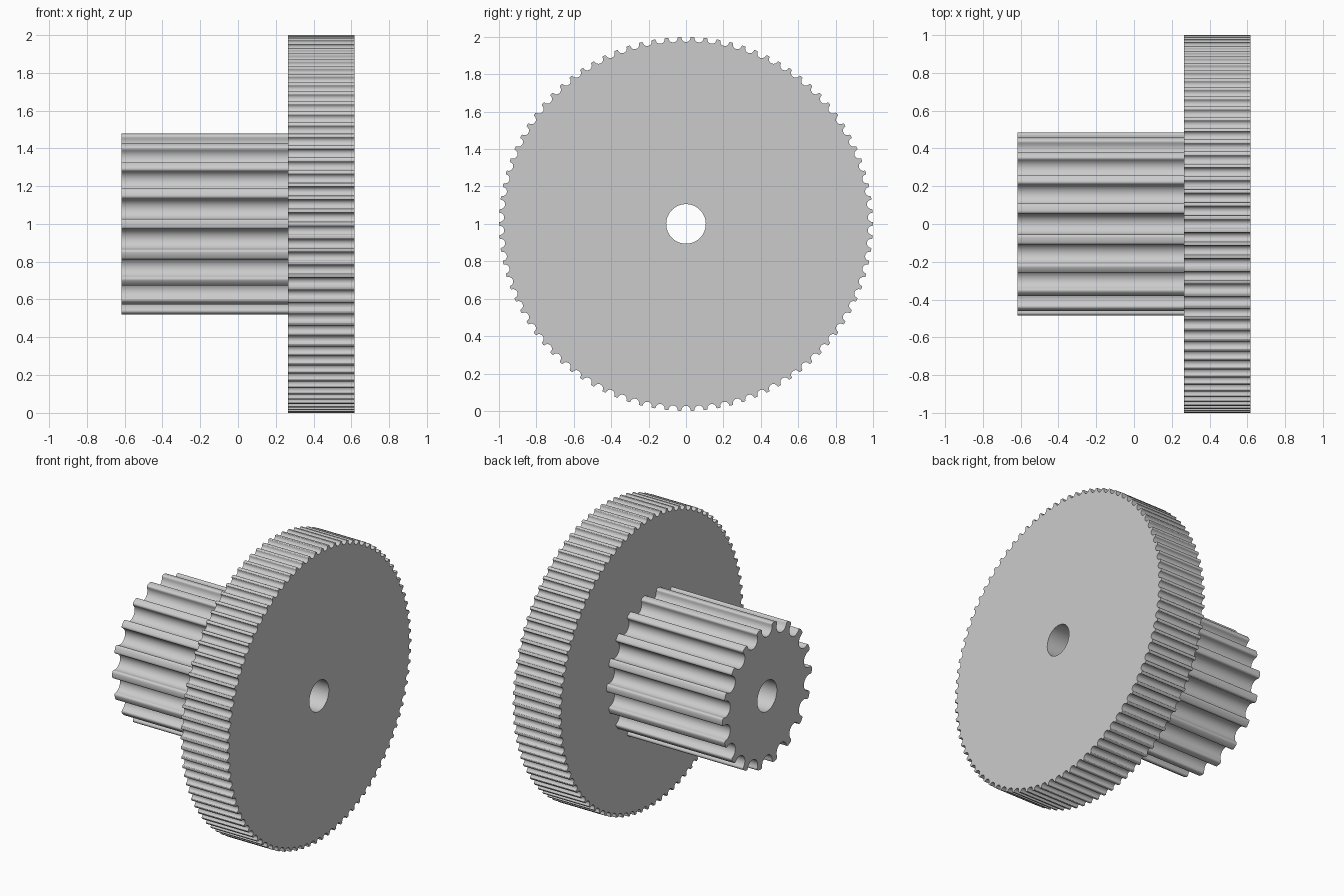
import bpy, bmesh
from math import pi, sin, cos, sqrt, radians

cube = bpy.data.objects.get("Cube")
if cube:
    bpy.data.objects.remove(cube, do_unlink=True)

UNIT = 1 / 28.39       # size of one millimetre
BORE = 3.0             # shaft hole radius in millimetres

grey = bpy.data.materials.new("plain grey")
grey.use_nodes = True
grey.diffuse_color = (0.6, 0.6, 0.6, 1)
grey.node_tree.nodes["Principled BSDF"].inputs["Base Color"].default_value = (0.6, 0.6, 0.6, 1)


def groove(mouth, fillet, half, start, depth, steps):
    """Belt groove section as (sideways, depth): rounded lip, then elliptical floor."""
    side = []
    for i in range(5):
        t = i / 4 * pi / 2
        side.append((mouth - (mouth - half) * sin(t), fillet * (1 - cos(t))))
    for i in range(steps + 1):
        t = i / steps * pi / 2
        side.append((half * cos(t), start + (depth - start) * sin(t)))
    if start <= fillet:
        del side[5]
    return side + [(-u, d) for u, d in side[-2::-1]]


def toothed_outline(teeth, radius, section):
    """Repeat the groove around a circle; the first one points straight up."""
    chord = sqrt(radius ** 2 - section[0][0] ** 2)
    points = []
    for k in range(teeth):
        a = 2 * pi * k / teeth + pi
        for u, d in section:
            r = chord - d
            points.append((r * cos(a) + u * sin(a), r * sin(a) - u * cos(a)))
    return points


def add_loop(curve, points):
    spline = curve.splines.new("POLY")
    spline.points.add(len(points) - 1)
    for p, (x, y) in zip(spline.points, points):
        p.co = (x * UNIT, y * UNIT, 0, 1)
    spline.use_cyclic_u = True


def pulley(name, outline, x0, x1):
    # Filled outline with a round shaft hole, extruded along the axle
    curve = bpy.data.curves.new(name, "CURVE")
    curve.dimensions = "2D"
    curve.fill_mode = "BOTH"
    curve.extrude = (x1 - x0) / 2
    add_loop(curve, outline)
    add_loop(curve, [(BORE * cos(2 * pi * i / 64), BORE * sin(2 * pi * i / 64)) for i in range(64)])
    obj = bpy.data.objects.new(name, curve)
    bpy.context.collection.objects.link(obj)
    obj.location = ((x0 + x1) / 2, 0, 1)
    obj.rotation_euler = (0, radians(90), 0)

    bpy.ops.object.select_all(action="DESELECT")
    obj.select_set(True)
    bpy.context.view_layer.objects.active = obj
    bpy.ops.object.convert(target="MESH")
    obj = bpy.context.object

    # Weld caps to sides and tidy the normals
    bm = bmesh.new()
    bm.from_mesh(obj.data)
    bmesh.ops.remove_doubles(bm, verts=bm.verts, dist=0.00005)
    bmesh.ops.recalc_face_normals(bm, faces=bm.faces)
    bm.to_mesh(obj.data)
    bm.free()
    obj.data.materials.clear()
    obj.data.materials.append(grey)
    bpy.ops.object.shade_smooth_by_angle(angle=radians(30))
    return obj


# Large fine-toothed wheel
fine = groove(mouth=0.84, fillet=0.13, half=0.68, start=0.13, depth=0.76, steps=6)
pulley("large_wheel", toothed_outline(90, 28.39, fine), 0.264, 0.616)

# Small coarse-toothed drum
coarse = groove(mouth=2.0, fillet=0.36, half=1.55, start=0.56, depth=2.06, steps=10)
pulley("small_drum", toothed_outline(18, 13.75, coarse), -0.616, 0.264)
